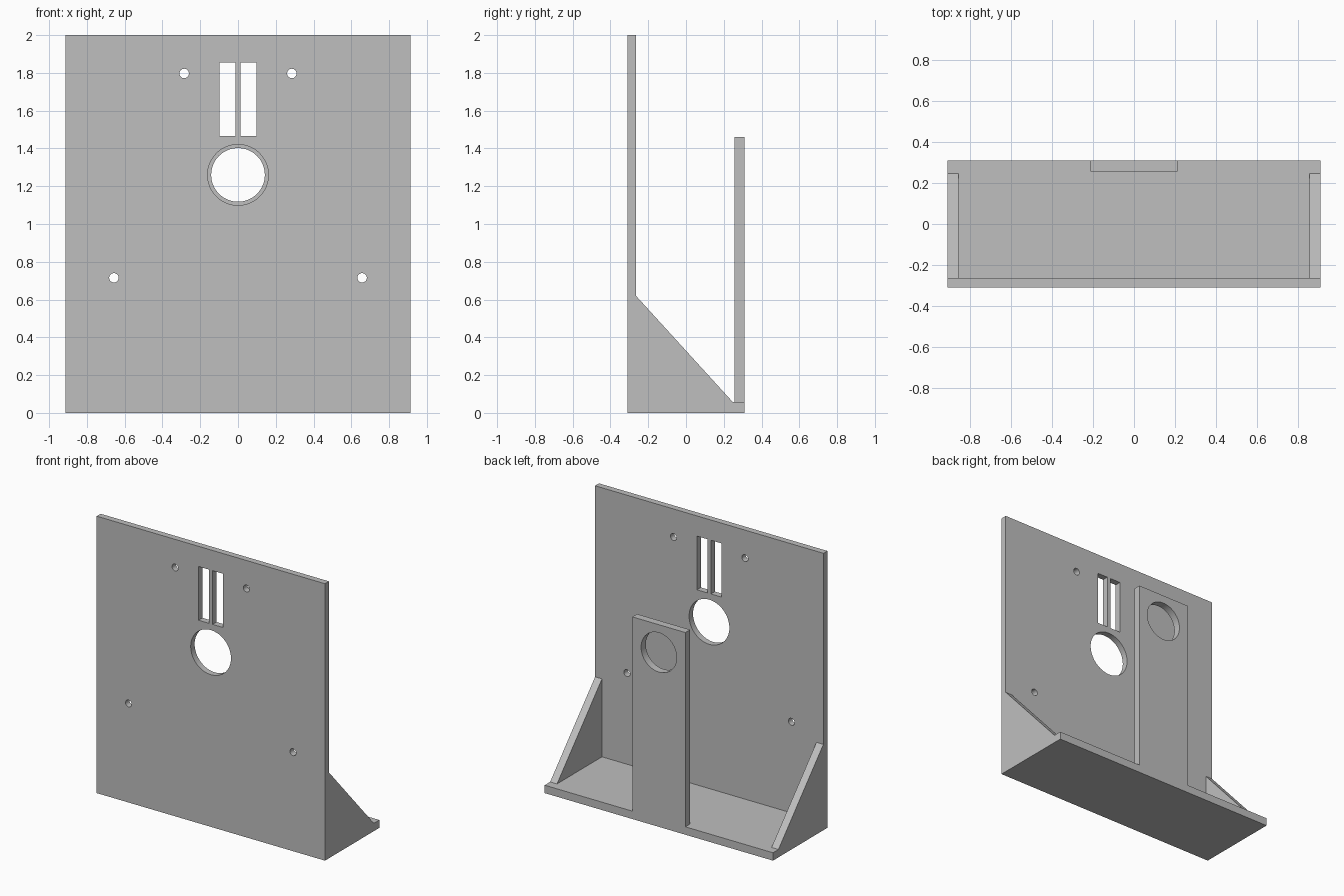
import bpy
import bmesh
from math import pi

default = bpy.data.objects.get("Cube")
if default:
    bpy.data.objects.remove(default, do_unlink=True)

# Single grey material
grey = bpy.data.materials.new("plain_grey")
grey.use_nodes = True
colour = (0.52, 0.52, 0.52, 1)
grey.diffuse_color = colour
grey.node_tree.nodes["Principled BSDF"].inputs["Base Color"].default_value = colour

# Shared dimensions
W, D, H = 0.912, 0.31, 2.0
PLATE_BACK = -0.265
BASE_TOP = 0.057
POST_FRONT = 0.256
HOLE_Z = 1.26


def link(name, bm):
    bmesh.ops.recalc_face_normals(bm, faces=bm.faces)
    mesh = bpy.data.meshes.new(name)
    bm.to_mesh(mesh)
    bm.free()
    mesh.materials.append(grey)
    obj = bpy.data.objects.new(name, mesh)
    bpy.context.collection.objects.link(obj)
    return obj


def prism(name, profile, x0, x1):
    """Extrude a (y, z) profile along x."""
    bm = bmesh.new()
    face = bm.faces.new([bm.verts.new((x0, y, z)) for y, z in profile])
    ext = bmesh.ops.extrude_face_region(bm, geom=[face])
    moved = [v for v in ext["geom"] if isinstance(v, bmesh.types.BMVert)]
    bmesh.ops.translate(bm, verts=moved, vec=(x1 - x0, 0, 0))
    return link(name, bm)


def box(name, x0, x1, y0, y1, z0, z1):
    return prism(name, [(y0, z0), (y1, z0), (y1, z1), (y0, z1)], x0, x1)


def drill(name, x, y, z, radius, sides=64):
    bpy.ops.mesh.primitive_cylinder_add(vertices=sides, radius=radius, depth=0.2,
                                        location=(x, y, z), rotation=(pi / 2, 0, 0))
    obj = bpy.context.object
    obj.name = name
    obj.data.materials.append(grey)
    return obj


def cut(target, cutters):
    bpy.context.view_layer.objects.active = target
    for cutter in cutters:
        cutter.hide_render = True
        mod = target.modifiers.new("cut", 'BOOLEAN')
        mod.operation = 'DIFFERENCE'
        mod.solver = 'EXACT'
        mod.object = cutter
        bpy.ops.object.modifier_apply(modifier=mod.name)
        bpy.data.objects.remove(cutter, do_unlink=True)
    bpy.ops.object.select_all(action='DESELECT')
    target.select_set(True)
    bpy.ops.object.shade_smooth_by_angle(angle=pi / 6)


# Front panel with round opening, twin slots and four screw holes
panel = box("front_panel", -W, W, -D, PLATE_BACK, 0, H)
cutters = [drill("opening_cutter", 0, -D, HOLE_Z, 0.161)]
for s in (-1, 1):
    a, b = sorted((s * 0.014, s * 0.098))
    cutters.append(box("slot_cutter", a, b, -D - 0.1, PLATE_BACK + 0.1, 1.466, 1.854))
    cutters.append(drill("upper_screw_cutter", s * 0.285, -D, 1.797, 0.025, 32))
    cutters.append(drill("lower_screw_cutter", s * 0.657, -D, 0.715, 0.025, 32))
cut(panel, cutters)

# Base shelf
box("base_shelf", -W, W, PLATE_BACK, D, 0, BASE_TOP)

# Rear post with a round opening
post = box("rear_post", -0.212, 0.212, POST_FRONT, D, BASE_TOP, 1.46)
cut(post, [drill("post_opening_cutter", 0, D, HOLE_Z, 0.142)])

# Triangular side braces
brace = [(PLATE_BACK, BASE_TOP), (0.248, BASE_TOP), (PLATE_BACK, 0.62)]
prism("left_brace", brace, W - 0.055, W)
prism("right_brace", brace, -W, -W + 0.055)
